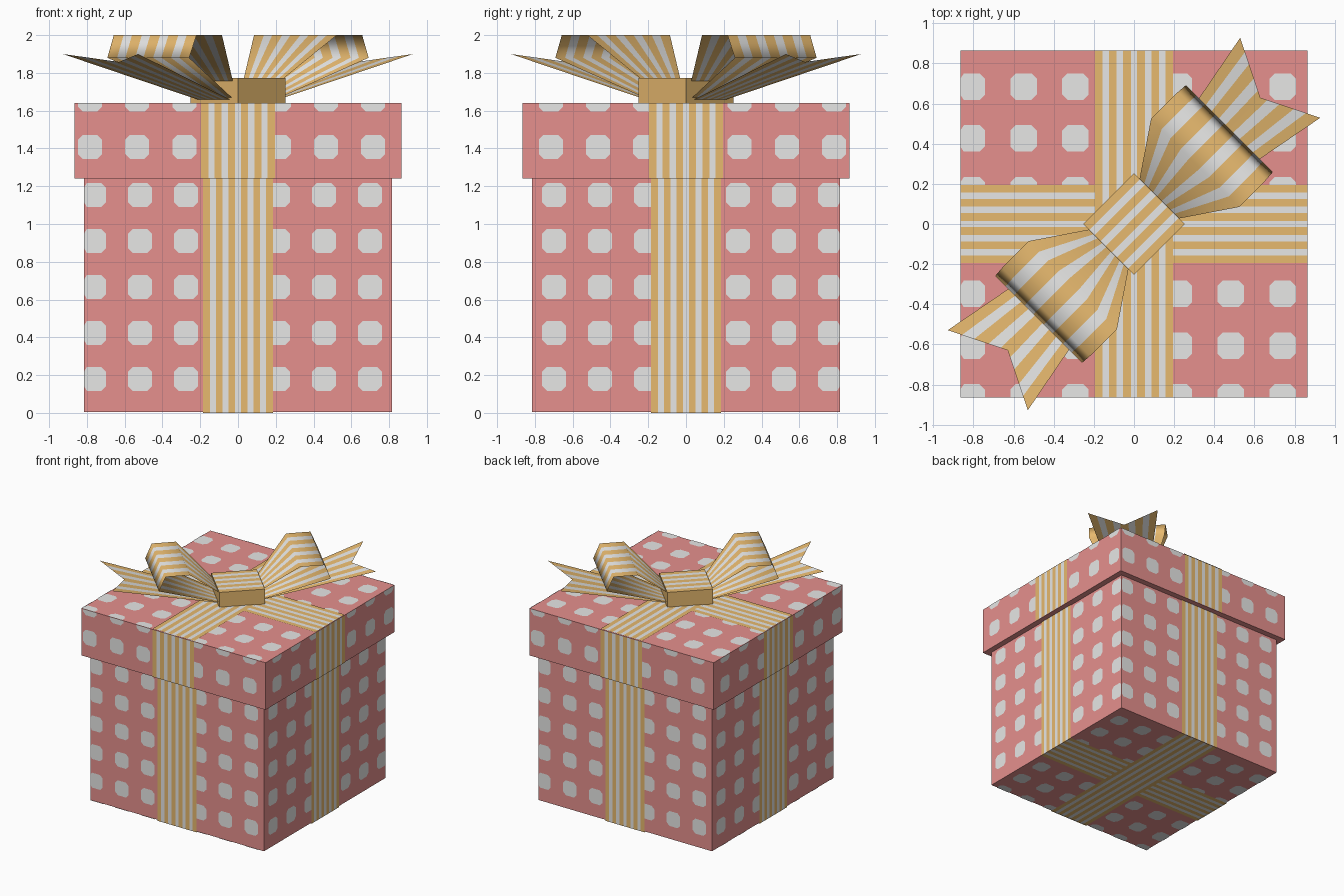
import bpy, math
from mathutils import Vector as V

if "Cube" in bpy.data.objects:
    bpy.data.objects.remove(bpy.data.objects["Cube"])


def material(name, rgb):
    m = bpy.data.materials.new(name)
    m.diffuse_color = (*rgb, 1)
    m.use_nodes = True
    m.node_tree.nodes["Principled BSDF"].inputs["Base Color"].default_value = m.diffuse_color
    return m


MATS = [material("pink_paper", (0.79, 0.28, 0.27)),
        material("white_pattern", (0.80, 0.80, 0.79)),
        material("gold_ribbon", (0.80, 0.487, 0.158))]
PINK, WHITE, GOLD = 0, 1, 2
X, Y, Z = V((1, 0, 0)), V((0, 1, 0)), V((0, 0, 1))
U, W = V((1, 1, 0)).normalized(), V((-1, 1, 0)).normalized()   # bow length / width


class Part:
    """Collects coloured polygons and turns them into one named object."""
    def __init__(self):
        self.v, self.f, self.c = [], [], []

    def poly(self, pts, col):
        n = len(self.v)
        self.v += [tuple(p) for p in pts]
        self.f.append(list(range(n, n + len(pts))))
        self.c.append(col)

    def box(self, a, b, half, z0, z1, col):
        lo = [a * s * half + b * t * half + Z * z0 for s, t in ((-1, -1), (1, -1), (1, 1), (-1, 1))]
        hi = [p + Z * (z1 - z0) for p in lo]
        self.poly(lo[::-1], col)
        self.poly(hi, col)
        for i in range(4):
            j = (i + 1) % 4
            self.poly([lo[i], lo[j], hi[j], hi[i]], col)

    def build(self, name, smooth=False):
        me = bpy.data.meshes.new(name)
        me.from_pydata(self.v, [], self.f)
        for m in MATS:
            me.materials.append(m)
        for p, c in zip(me.polygons, self.c):
            p.material_index = c
            p.use_smooth = smooth
        ob = bpy.data.objects.new(name, me)
        bpy.context.collection.objects.link(ob)
        return ob


def stripe_edges(n):
    """Edges from -1 to 1 of n stripes, gold slightly wider than white."""
    w = [1.0 if i % 2 == 0 else 0.85 for i in range(n)]
    e = [0]
    for k in w:
        e.append(e[-1] + k)
    return [2 * k / e[-1] - 1 for k in e]


def dots(part, o, a, b, half, q0, q1, pa, pb, step, size):
    """Grid of chamfered squares on a face, trimmed at the face border."""
    n, r, c = a.cross(b), size / 2, size * 0.2
    shape = [(-r + c, -r), (r - c, -r), (r, -r + c), (r, r - c),
             (r - c, r), (-r + c, r), (-r, r - c), (-r, -r + c)]
    for i in range(-5, 6):
        for j in range(-8, 9):
            pc, qc = pa + i * step, pb + j * step
            if abs(pc) - r > half - 0.01 or qc + r < q0 + 0.01 or qc - r > q1 - 0.01:
                continue
            pts = []
            for dx, dy in shape:
                p = (max(-half, min(half, pc + dx)), max(q0, min(q1, qc + dy)))
                if p not in pts:
                    pts.append(p)
            part.poly([o + a * p + b * q + n * 0.003 for p, q in pts], WHITE)


def ribbon(part, o, a, b, half, q0, q1, h, n=11):
    """Flat striped band of width 2*half running along b."""
    e, up = stripe_edges(n), a.cross(b) * h
    for i in range(n):
        l, r = e[i] * half, e[i + 1] * half
        part.poly([o + a * l + b * q0 + up, o + a * r + b * q0 + up,
                   o + a * r + b * q1 + up, o + a * l + b * q1 + up], WHITE if i % 2 else GOLD)


def strip(name, sign, stations, edges, smooth):
    """Striped sheet through stations (u, z, half width, notch depth)."""
    part, m = Part(), len(edges)
    for u, z, hw, notch in stations:
        for t, _ in edges:
            k = notch * (1 - abs(t))
            part.v.append(tuple((U * (u - k) + W * t * hw) * sign + Z * (z - 0.3 * k)))
    for s in range(len(stations) - 1):
        for i in range(m - 1):
            k = s * m + i
            part.f.append([k, k + m, k + m + 1, k + 1][::-1])
            part.c.append(edges[i][1])
    return part.build(name, smooth)


SIDES = [(X, -1), (Y, 1), (-X, -1), (-Y, 1)]     # front, right, back, left

# Box body and lid
B, L, Z1, Z2 = 0.815, 0.865, 1.24, 1.64
body = Part()
body.box(X, Y, B, 0.006, Z1, PINK)
body.build("box_body")
lid = Part()
lid.box(X, Y, L, Z1, Z2, PINK)
lid.build("box_lid")

# Square spots and ribbon on the walls of body and lid
body_spots, lid_spots, body_band, lid_band = Part(), Part(), Part(), Part()
for a, s in SIDES:
    n = a.cross(Z)
    dots(body_spots, n * B, a, Z, B, 0, Z1, 0.032 * s, 0.18, 0.2434, 0.127)
    ribbon(body_band, n * B, a, Z, 0.184, 0, Z1, 0.005)
    dots(lid_spots, n * L, a, Z, L, Z1, Z2, 0.034 * s, 1.408, 0.250, 0.127)
    ribbon(lid_band, n * L, a, Z, 0.195, Z1, Z2, 0.005)

# Lid top and box bottom: spots with crossed ribbons
dots(lid_spots, Z * Z2, X, Y, L, -L, L, -0.034, -0.09, 0.258, 0.132)
ribbon(lid_band, Z * Z2, Y, -X, 0.195, -L, L, 0.005)
ribbon(lid_band, Z * Z2, X, Y, 0.195, -L, L, 0.007)
bo = Z * 0.006
dots(body_spots, bo, X, -Y, B, -B, B, -0.032, 0.085, 0.2434, 0.127)
ribbon(body_band, bo, Y, X, 0.184, -B, B, 0.0045)
ribbon(body_band, bo, X, -Y, 0.184, -B, B, 0.006)
body_spots.build("body_spots")
lid_spots.build("lid_spots")
body_band.build("body_ribbon")
lid_band.build("lid_ribbon")

# Bow knot with striped top
knot = Part()
knot.box(U, W, 0.178, Z2, 1.772, GOLD)
ribbon(knot, Z * 1.772, W, -U, 0.178, -0.178, 0.178, 0.003, 9)
knot.build("bow_knot")

# Bow loops and forked tails, repeated on both sides of the knot
e = stripe_edges(9)
loop_edges = [(t, WHITE if i % 2 else GOLD) for i, t in enumerate(e)]
tail_edges = sorted(loop_edges + [(0.0, GOLD)])
loop = [(0.15, 1.73, 0.12, 0), (0.43, 2.0, 0.31, 0), (0.62, 2.0, 0.31, 0),
        (0.672, 1.88, 0.306, 0), (0.17, 1.665, 0.13, 0)]
tail = [(0.15, 1.65, 0.115, 0), (1.03, 1.90, 0.282, 0.14)]
for side, sign in (("right", 1), ("left", -1)):
    strip("bow_loop_" + side, sign, loop, loop_edges, True)
    strip("bow_tail_" + side, sign, tail, tail_edges, False)
